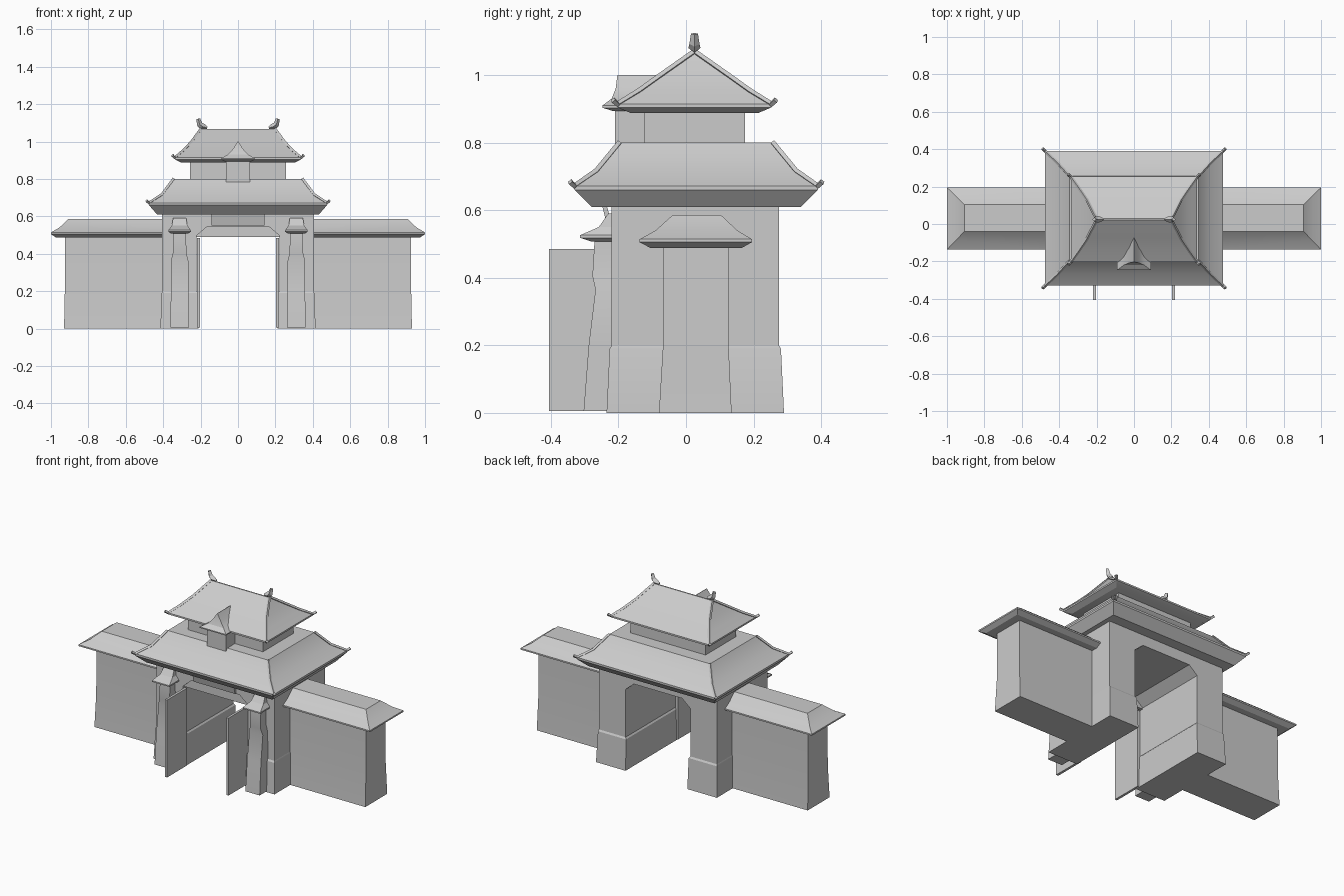
import bpy, bmesh
from math import radians

cube = bpy.data.objects.get("Cube")
if cube:
    bpy.data.objects.remove(cube, do_unlink=True)

stone = bpy.data.materials.new("plain_grey")
stone.use_nodes = True
grey = (0.6, 0.6, 0.6, 1)
stone.diffuse_color = grey
stone.node_tree.nodes["Principled BSDF"].inputs["Base Color"].default_value = grey


def finish(obj):
    obj.data.materials.clear()
    obj.data.materials.append(stone)
    bpy.ops.object.select_all(action='DESELECT')
    obj.select_set(True)
    bpy.context.view_layer.objects.active = obj
    if obj.type == 'CURVE':
        bpy.ops.object.convert(target='MESH')
    bpy.ops.object.shade_smooth_by_angle(angle=radians(25))


def loft(name, loops):
    """Skin closed loops of points, with a cap at each end."""
    bm = bmesh.new()
    rings = [[bm.verts.new(p) for p in loop] for loop in loops]
    for low, high in zip(rings, rings[1:]):
        for i in range(len(low)):
            j = (i + 1) % len(low)
            bm.faces.new((low[i], low[j], high[j], high[i]))
    bm.faces.new(rings[0])
    bm.faces.new(rings[-1])
    bmesh.ops.recalc_face_normals(bm, faces=bm.faces)
    mesh = bpy.data.meshes.new(name)
    bm.to_mesh(mesh)
    bm.free()
    obj = bpy.data.objects.new(name, mesh)
    bpy.context.collection.objects.link(obj)
    finish(obj)


def stack(name, rings):
    """Loft rectangles given as (x0, x1, y0, y1, z) from bottom to top."""
    loft(name, [[(a, c, z), (b, c, z), (b, d, z), (a, d, z)] for a, b, c, d, z in rings])


def box(name, x0, x1, y0, y1, z0, z1):
    stack(name, [(x0, x1, y0, y1, z0), (x0, x1, y0, y1, z1)])


def tube(name, points, depth):
    """Four sided strip through (x, y, z, radius factor) points."""
    curve = bpy.data.curves.new(name, 'CURVE')
    curve.dimensions = '3D'
    curve.bevel_depth = depth
    curve.bevel_resolution = 0
    curve.use_fill_caps = True
    spline = curve.splines.new('POLY')
    spline.points.add(len(points) - 1)
    for p, (x, y, z, r) in zip(spline.points, points):
        p.co = (x, y, z, 1)
        p.radius = r
    obj = bpy.data.objects.new(name, curve)
    bpy.context.collection.objects.link(obj)
    finish(obj)


def hip_roof(name, cy, profile, eave):
    """Hipped roof from (half x, half y, z) rings, with strips along the hips."""
    stack(name, [(-x, x, cy - y, cy + y, z) for x, y, z in profile])
    ex, ey, ez = profile[eave]
    tip = (ex + 0.013, ey + 0.013, ez + 0.012)
    for sx, side in ((1, "left"), (-1, "right")):
        for sy, end in ((1, "back"), (-1, "front")):
            path = [(sx * x, cy + sy * y, z, 1) for x, y, z in [tip] + profile[eave:]]
            tube(f"{name}_hip_{side}_{end}", path, 0.009)


# Gate body: arch profile pushed through in depth
half = [(0.165, 0.545), (0.222, 0.497), (0.222, 0), (0.405, 0), (0.405, 0.62)]
outline = half + [(-x, z) for x, z in reversed(half)]
loft("gate_body", [[(x, y, z) for x, z in outline] for y in (-0.22, 0.275)])

# Door lintel and leaning plaque
box("door_lintel", -0.222, 0.222, -0.21, -0.19, 0.49, 0.56)
stack("plaque", [(-0.142, 0.142, -0.232, -0.218, 0.55), (-0.142, 0.142, -0.25, -0.236, 0.62)])

# Lower roof, upper storey and upper roof
hip_roof("lower_roof", 0.03, [
    (0.433, 0.31, 0.61), (0.476, 0.36, 0.66), (0.476, 0.36, 0.672),
    (0.408, 0.297, 0.715), (0.345, 0.227, 0.80)], 2)
box("upper_storey", -0.257, 0.257, -0.123, 0.175, 0.78, 0.9)
hip_roof("upper_roof", 0.025, [
    (0.305, 0.19, 0.888), (0.338, 0.228, 0.904), (0.338, 0.228, 0.914),
    (0.293, 0.165, 0.952), (0.252, 0.105, 0.995), (0.2, 0.004, 1.066)], 2)

# Dormer with a flared gable
box("dormer_wall", -0.065, 0.065, -0.21, -0.1, 0.77, 0.9)
stack("dormer_roof", [
    (-0.07, 0.07, -0.215, -0.1, 0.893), (-0.09, 0.09, -0.247, -0.1, 0.903),
    (-0.09, 0.09, -0.247, -0.1, 0.91), (-0.055, 0.055, -0.22, -0.09, 0.93),
    (-0.027, 0.027, -0.208, -0.08, 0.96), (-0.001, 0.001, -0.203, -0.06, 1.0)])

for s, side in ((1, "left"), (-1, "right")):
    def sided(name, rings):
        stack(f"{name}_{side}", [(s * a, s * b, c, d, z) for a, b, c, d, z in rings])

    # Ridge end horn
    tube(f"ridge_horn_{side}", [
        (s * 0.165, 0.025, 1.073, 0.5), (s * 0.19, 0.025, 1.08, 1.2),
        (s * 0.205, 0.025, 1.092, 1), (s * 0.213, 0.025, 1.122, 0.7)], 0.015)

    # Battered plinth under each gate leg
    sided("gate_plinth", [
        (0.212, 0.415, -0.235, 0.29, 0), (0.215, 0.408, -0.226, 0.281, 0.19),
        (0.222, 0.405, -0.22, 0.275, 0.2)])

    # Open door leaf
    sided("door_leaf", [(0.203, 0.218, -0.405, -0.21, z) for z in (0.005, 0.485)])

    # Wing wall with battered foot and its tiled cap
    sided("wing_wall", [
        (0.38, 0.93, -0.08, 0.135, 0), (0.38, 0.926, -0.068, 0.126, 0.2),
        (0.38, 0.925, -0.067, 0.125, 0.5)])
    sided("wing_roof", [
        (0.39, 0.975, -0.105, 0.165, 0.488), (0.39, 1.0, -0.137, 0.195, 0.505),
        (0.39, 1.0, -0.137, 0.195, 0.514), (0.39, 0.955, -0.09, 0.152, 0.54),
        (0.39, 0.907, -0.04, 0.104, 0.585)])

    # Front pillar with a small cap roof
    cx = 0.312
    sided("front_pillar", [(cx - w, cx + w, y, -0.2, z) for w, y, z in (
        (0.049, -0.303, 0.005), (0.047, -0.288, 0.2), (0.046, -0.268, 0.365),
        (0.036, -0.277, 0.405), (0.034, -0.27, 0.52))])
    sided("pillar_cap", [(cx - w, cx + w, y, -0.2, z) for w, y, z in (
        (0.045, -0.28, 0.507), (0.06, -0.313, 0.518), (0.06, -0.313, 0.526),
        (0.042, -0.258, 0.55), (0.035, -0.23, 0.59))])
